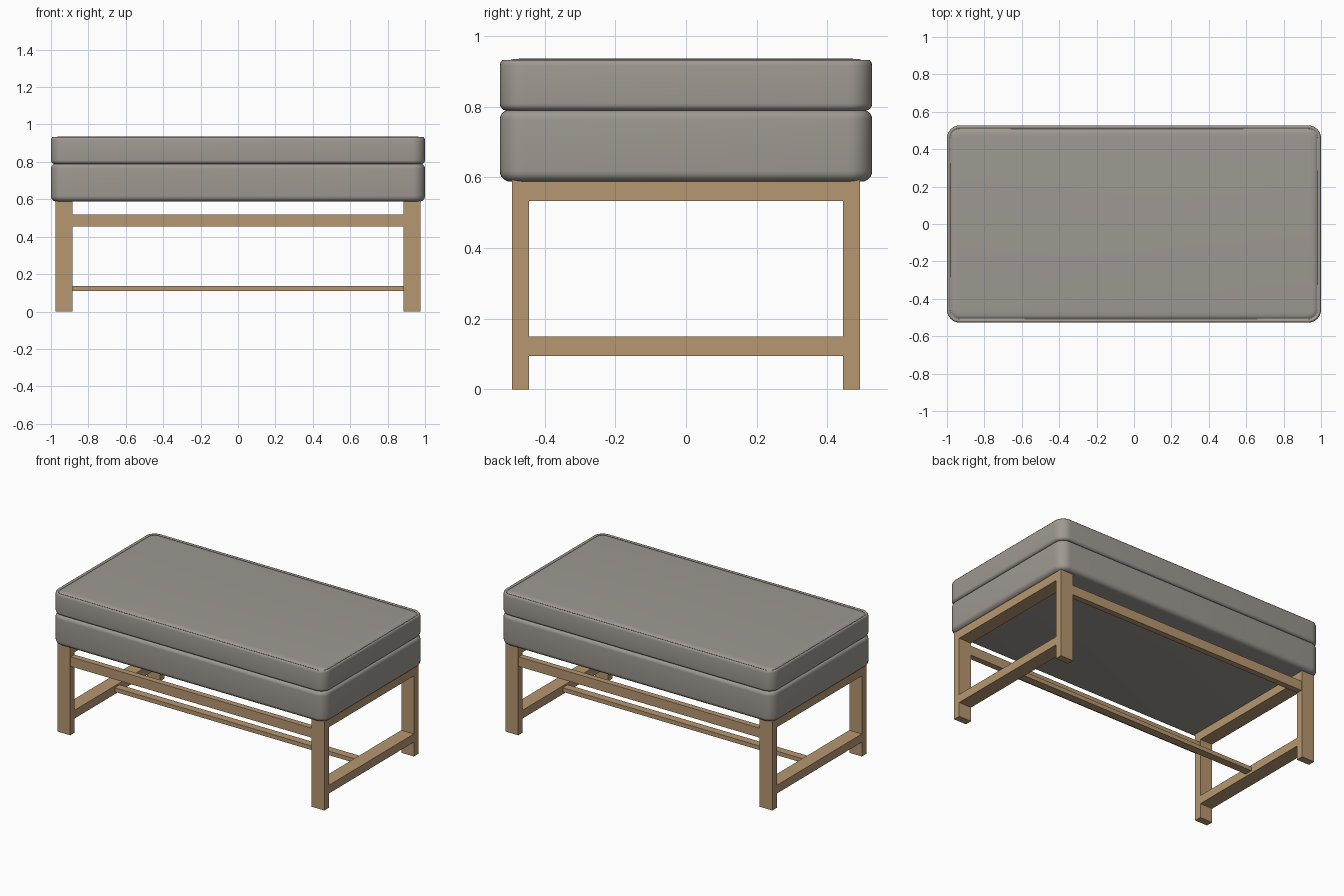
import bpy, bmesh, math

if "Cube" in bpy.data.objects:
    bpy.data.objects.remove(bpy.data.objects["Cube"])


def material(name, rgb):
    m = bpy.data.materials.new(name)
    m.diffuse_color = (*rgb, 1)
    m.use_nodes = True
    m.node_tree.nodes["Principled BSDF"].inputs["Base Color"].default_value = m.diffuse_color
    return m


WOOD = material("light oak", (0.47, 0.31, 0.165))
FABRIC = material("warm grey fabric", (0.34, 0.315, 0.285))


def finish(bm, name, mat):
    bmesh.ops.recalc_face_normals(bm, faces=bm.faces)
    me = bpy.data.meshes.new(name)
    bm.to_mesh(me)
    bm.free()
    me.materials.append(mat)
    ob = bpy.data.objects.new(name, me)
    bpy.context.collection.objects.link(ob)
    return ob


def box(name, x0, x1, y0, y1, z0, z1):
    bm = bmesh.new()
    bmesh.ops.create_cube(bm, size=1)
    for v in bm.verts:
        v.co.x = x0 + (v.co.x + 0.5) * (x1 - x0)
        v.co.y = y0 + (v.co.y + 0.5) * (y1 - y0)
        v.co.z = z0 + (v.co.z + 0.5) * (z1 - z0)
    return finish(bm, name, WOOD)


def cushion(name, profile, hx=1.0, hy=0.527, radius=0.068, seg=8):
    """Loft rounded-rectangle rings through (inset, height) pairs."""
    bm = bmesh.new()
    rings = []
    for inset, z in profile:
        r = radius - inset
        ring = []
        for q, (sx, sy) in enumerate([(1, 1), (-1, 1), (-1, -1), (1, -1)]):
            for k in range(seg + 1):
                a = math.pi / 2 * (q + k / seg)
                ring.append(bm.verts.new((sx * (hx - radius) + r * math.cos(a),
                                          sy * (hy - radius) + r * math.sin(a), z)))
        rings.append(ring)
    n = len(rings[0])
    for lo, hi in zip(rings, rings[1:]):
        for i in range(n):
            j = (i + 1) % n
            bm.faces.new((lo[i], lo[j], hi[j], hi[i]))
    bm.faces.new(rings[0][::-1])
    bm.faces.new(rings[-1])
    ob = finish(bm, name, FABRIC)
    bpy.ops.object.select_all(action='DESELECT')
    ob.select_set(True)
    bpy.context.view_layer.objects.active = ob
    bpy.ops.object.shade_smooth_by_angle(angle=math.radians(60))
    return ob


def arc(z, r, up):
    """Quarter round: bottom edge (up=1) or top edge (up=-1)."""
    pts = []
    for k in range(7):
        a = math.pi / 2 * k / 6
        pts.append((r * (1 - math.sin(a)), z + up * r * (1 - math.cos(a))))
    return pts if up > 0 else pts[::-1]


# Cushions: plain lower one, upper one with a piped seam around the top
cushion("lower_cushion", arc(0.588, 0.03, 1) + arc(0.79, 0.025, -1))
cushion("upper_cushion", arc(0.789, 0.02, 1) + [
    (0, 0.916), (0.002, 0.926), (0.007, 0.932), (0.013, 0.931), (0.017, 0.925),
    (0.021, 0.925), (0.026, 0.931), (0.036, 0.9345), (0.056, 0.936)])

# Legs, and the long rails between them
XI, XO, YI, YO = 0.885, 0.977, 0.445, 0.492
for sy, side in ((-1, "front"), (1, "back")):
    y0, y1 = sorted((sy * YI, sy * YO))
    for sx, hand in ((-1, "left"), (1, "right")):
        x0, x1 = sorted((sx * XI, sx * XO))
        box(f"{side}_{hand}_leg", x0, x1, y0, y1, 0, 0.598)
    y0, y1 = sorted((sy * 0.449, sy * 0.488))
    box(f"{side}_rail", -XI, XI, y0, y1, 0.455, 0.518)

# End rails, upper and lower
for sx, hand in ((-1, "left"), (1, "right")):
    x0, x1 = sorted((sx * XI, sx * XO))
    box(f"{hand}_upper_rail", x0, x1, -YI, YI, 0.533, 0.594)
    box(f"{hand}_lower_rail", x0, x1, -YI, YI, 0.094, 0.149)

# Centre stretcher
box("centre_stretcher", -XI, XI, -0.026, 0.026, 0.11, 0.137)
